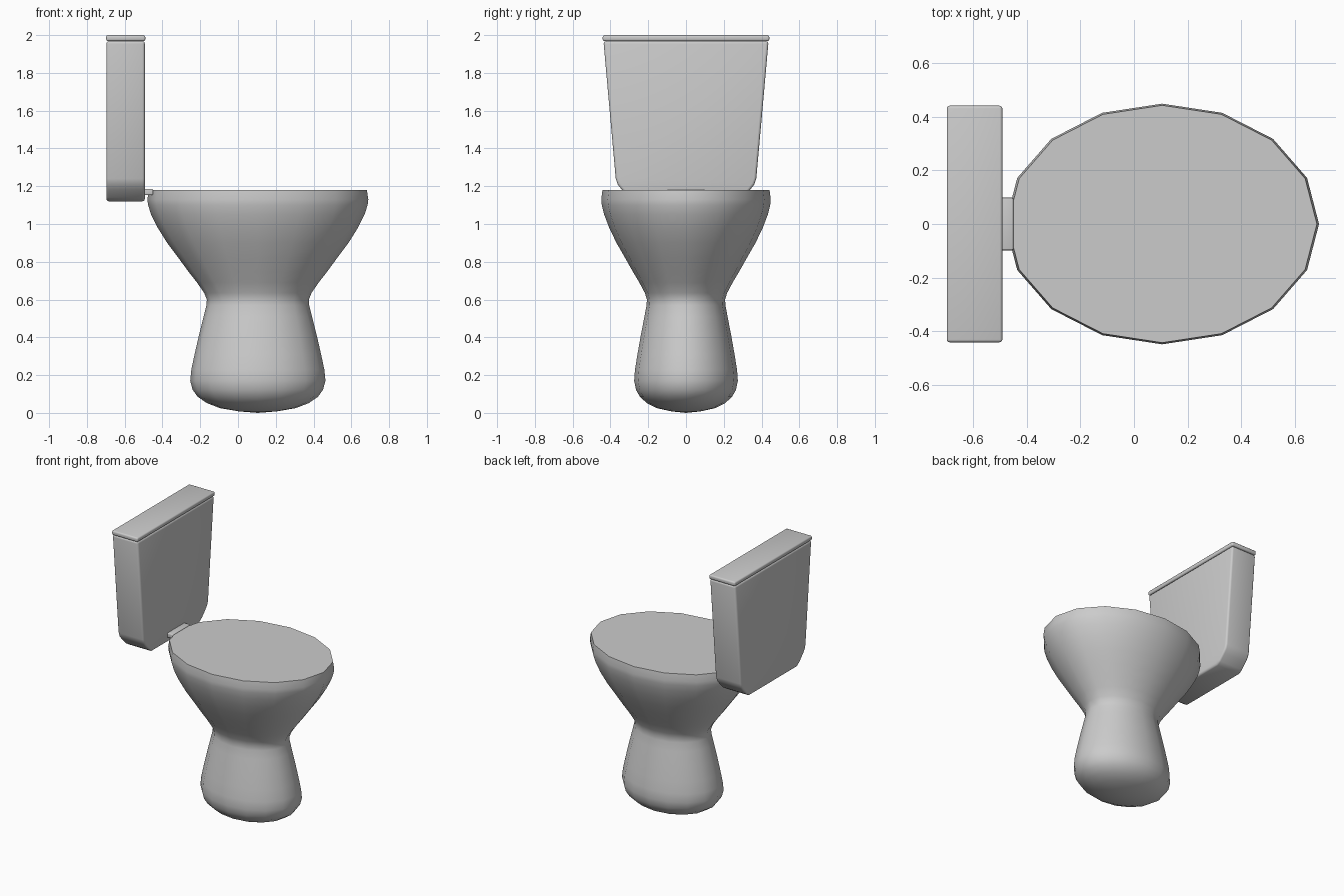
import bpy, bmesh, math

if "Cube" in bpy.data.objects:
    bpy.data.objects.remove(bpy.data.objects["Cube"])

ceramic = bpy.data.materials.new("grey_ceramic")
ceramic.diffuse_color = (0.6, 0.6, 0.6, 1)
ceramic.use_nodes = True
ceramic.node_tree.nodes["Principled BSDF"].inputs["Base Color"].default_value = ceramic.diffuse_color


def finish(bm, name, angle=50):
    """Turn a bmesh into a named, smooth-shaded object."""
    bmesh.ops.recalc_face_normals(bm, faces=bm.faces[:])
    mesh = bpy.data.meshes.new(name)
    bm.to_mesh(mesh)
    bm.free()
    mesh.materials.append(ceramic)
    obj = bpy.data.objects.new(name, mesh)
    bpy.context.collection.objects.link(obj)
    bpy.ops.object.select_all(action='DESELECT')
    obj.select_set(True)
    bpy.context.view_layer.objects.active = obj
    bpy.ops.object.shade_smooth_by_angle(angle=math.radians(angle))
    return obj


def slab(name, outline, x0, x1, bevel):
    """Extrude a (y, z) outline along x and round its front and back rims."""
    bm = bmesh.new()
    face = bm.faces.new([bm.verts.new((x0, y, z)) for y, z in outline])
    ext = bmesh.ops.extrude_face_region(bm, geom=[face])
    for v in ext["geom"]:
        if isinstance(v, bmesh.types.BMVert):
            v.co.x = x1
    bmesh.ops.recalc_face_normals(bm, faces=bm.faces[:])
    # round the rims and any hard corners of the outline
    edges = [e for e in bm.edges if e.calc_face_angle(0) > math.radians(50)]
    bmesh.ops.bevel(bm, geom=edges, offset=bevel, segments=3, profile=0.5,
                    affect='EDGES', clamp_overlap=True)
    return finish(bm, name)


def mirrored(half):
    """Mirror a right-hand (y, z) outline across y = 0."""
    return half + [(-y, z) for y, z in reversed(half)]


# Bowl and pedestal: 16-sided oval lathe, (half length, height) from the bottom up
CENTRE_X, WIDTH_RATIO, SIDES = 0.105, 0.767, 16
profile = [(0.10, 0.008), (0.20, 0.025), (0.27, 0.052), (0.318, 0.085),
           (0.345, 0.122), (0.358, 0.17), (0.352, 0.23), (0.335, 0.31),
           (0.312, 0.41), (0.287, 0.51), (0.272, 0.57), (0.27, 0.60),
           (0.284, 0.635), (0.322, 0.69), (0.365, 0.745), (0.42, 0.82),
           (0.48, 0.90), (0.53, 0.98), (0.565, 1.05), (0.581, 1.10),
           (0.585, 1.13), (0.577, 1.18)]
bm = bmesh.new()
rings = []
for r, z in profile:
    rings.append([bm.verts.new((CENTRE_X + r * math.cos(a), r * WIDTH_RATIO * math.sin(a), z))
                  for a in (2 * math.pi * i / SIDES for i in range(SIDES))])
for lo, hi in zip(rings, rings[1:]):
    for i in range(SIDES):
        j = (i + 1) % SIDES
        bm.faces.new((lo[i], lo[j], hi[j], hi[i]))
bm.faces.new(rings[-1])                      # flat closed top
base = bm.verts.new((CENTRE_X, 0, 0))        # rounded underside
for i in range(SIDES):
    bm.faces.new((base, rings[0][(i + 1) % SIDES], rings[0][i]))
finish(bm, "bowl_and_pedestal")

# Cistern tapering down to rounded lower corners
slab("cistern", mirrored([(0.27, 1.12), (0.30, 1.14), (0.34, 1.182), (0.362, 1.21),
                          (0.372, 1.24), (0.437, 1.968)]), -0.697, -0.493, 0.014)

# Cistern lid
slab("cistern_lid", mirrored([(0.441, 1.968), (0.441, 2.0)]), -0.698, -0.491, 0.010)

# Hinge block joining bowl and cistern
slab("hinge", mirrored([(0.098, 1.153), (0.098, 1.186)]), -0.50, -0.45, 0.006)
